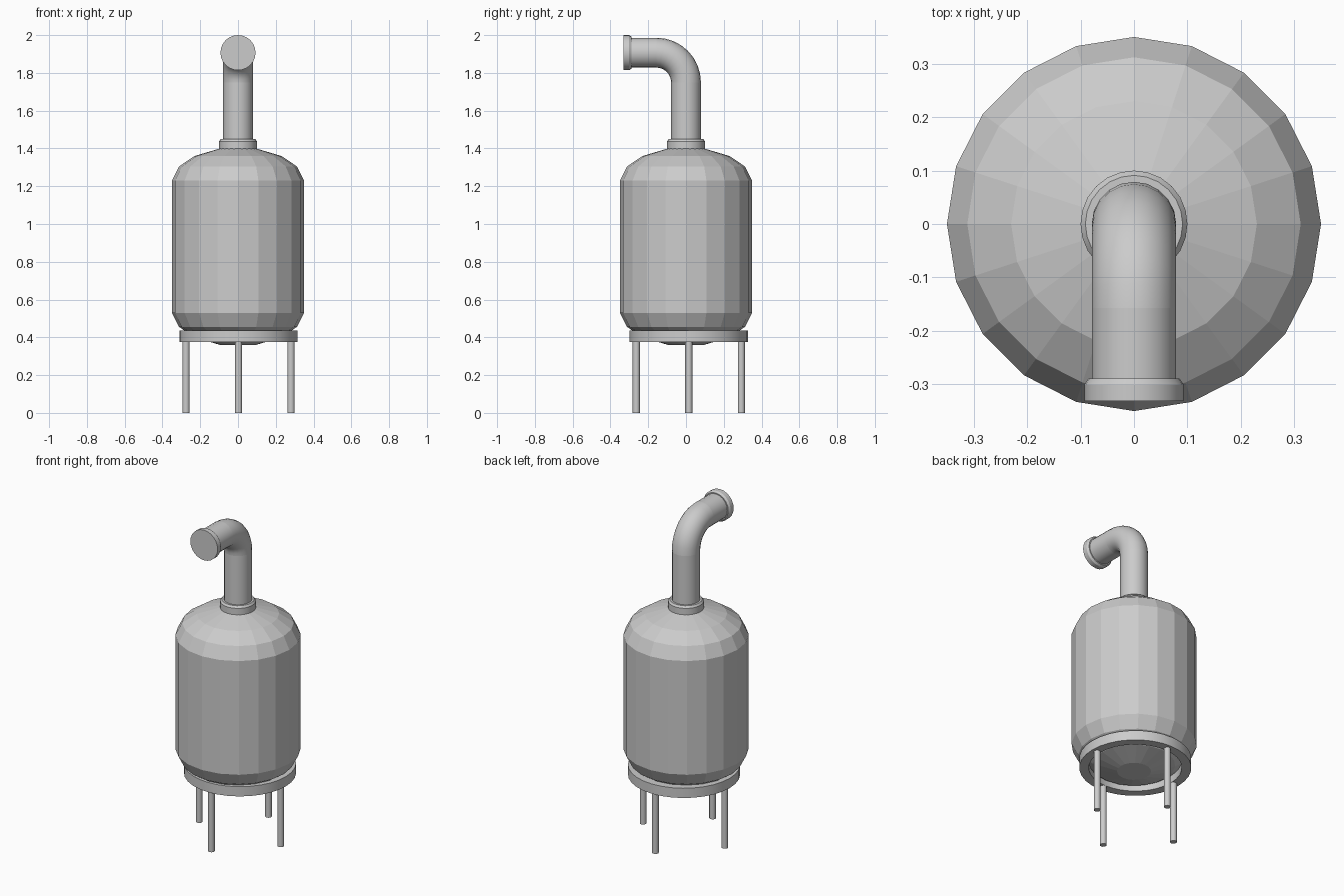
import bpy, bmesh, math
from mathutils import Vector

cube = bpy.data.objects.get("Cube")
if cube:
    bpy.data.objects.remove(cube, do_unlink=True)

grey = bpy.data.materials.new("light grey metal")
grey.use_nodes = True
COLOR = (0.6, 0.6, 0.6, 1)
grey.diffuse_color = COLOR
grey.node_tree.nodes["Principled BSDF"].inputs["Base Color"].default_value = COLOR


def finish(name, bm, smooth=None):
    bmesh.ops.recalc_face_normals(bm, faces=bm.faces[:])
    mesh = bpy.data.meshes.new(name)
    bm.to_mesh(mesh)
    bm.free()
    mesh.materials.append(grey)
    obj = bpy.data.objects.new(name, mesh)
    bpy.context.collection.objects.link(obj)
    if smooth:
        bpy.ops.object.select_all(action='DESELECT')
        obj.select_set(True)
        bpy.context.view_layer.objects.active = obj
        bpy.ops.object.shade_smooth_by_angle(angle=math.radians(smooth))
    return obj


def loft(bm, rings, closed=False):
    """Bridge equal rings of points; cap the ends unless the loop closes."""
    rows = [[bm.verts.new(p) for p in ring] for ring in rings]
    pairs = list(zip(rows, rows[1:]))
    if closed:
        pairs.append((rows[-1], rows[0]))
    for a, b in pairs:
        for i in range(len(a)):
            j = (i + 1) % len(a)
            bm.faces.new((a[i], a[j], b[j], b[i]))
    if not closed:
        bm.faces.new(rows[0])
        bm.faces.new(rows[-1])


def circle(centre, radius, u, v, sides):
    steps = [2 * math.pi * i / sides for i in range(sides)]
    return [Vector(centre) + radius * (math.cos(a) * u + math.sin(a) * v) for a in steps]


X, Y, Z = Vector((1, 0, 0)), Vector((0, 1, 0)), Vector((0, 0, 1))


def lathe(name, profile, sides, centre=(0, 0, 0), axis=Z, smooth=None, closed=False):
    """Turn (radius, distance) pairs about an axis."""
    u, v = (X, Y) if axis == Z else (X, Z)
    bm = bmesh.new()
    loft(bm, [circle(Vector(centre) + axis * d, r, u, v, sides) for r, d in profile], closed)
    return finish(name, bm, smooth)


# Faceted tank with domed ends
dome = [(0.35, 0), (0.312, 0.075), (0.23, 0.13), (0.095, 0.17)]
profile = [(r, 0.53 - d) for r, d in reversed(dome)] + [(r, 1.23 + d) for r, d in dome]
lathe("tank", profile, 20)

# Support ring and four legs
BASE = (0.003, 0.015, 0)
lathe("support_ring", [(0.313, 0.375), (0.313, 0.435), (0.26, 0.435), (0.26, 0.375)],
      32, BASE, smooth=30, closed=True)
for k, side in enumerate(("left", "back", "right", "front")):
    a = k * math.pi / 2
    spot = Vector(BASE) + 0.278 * Vector((math.cos(a), math.sin(a), 0))
    lathe(side + "_leg", [(0.019, 0), (0.019, 0.38)], 12, spot, smooth=35)

# Collar where the pipe meets the tank
lathe("pipe_collar", [(0.1, 1.385), (0.1, 1.438), (0.091, 1.45)], 24, smooth=30)

# Outlet pipe: riser, elbow and spout
R, BEND, TOP = 0.079, 0.157, 1.907
start = TOP - BEND
lathe("pipe_riser", [(R, 1.38), (R, start)], 20, smooth=30)
bm = bmesh.new()
rings = []
for i in range(9):
    a = math.pi / 2 * i / 8
    out = Vector((0, math.cos(a), math.sin(a)))
    rings.append(circle(Vector((0, -BEND, start)) + BEND * out, R, X, out, 20))
loft(bm, rings)
finish("pipe_elbow", bm, smooth=30)
lathe("pipe_spout", [(R, -BEND), (R, -0.3)], 20, (0, 0, TOP), Y, smooth=30)

# Closed flange on the spout
lathe("end_flange", [(0.085, -0.289), (0.093, -0.301), (0.093, -0.331)], 24,
      (0, 0, TOP), Y, smooth=30)
